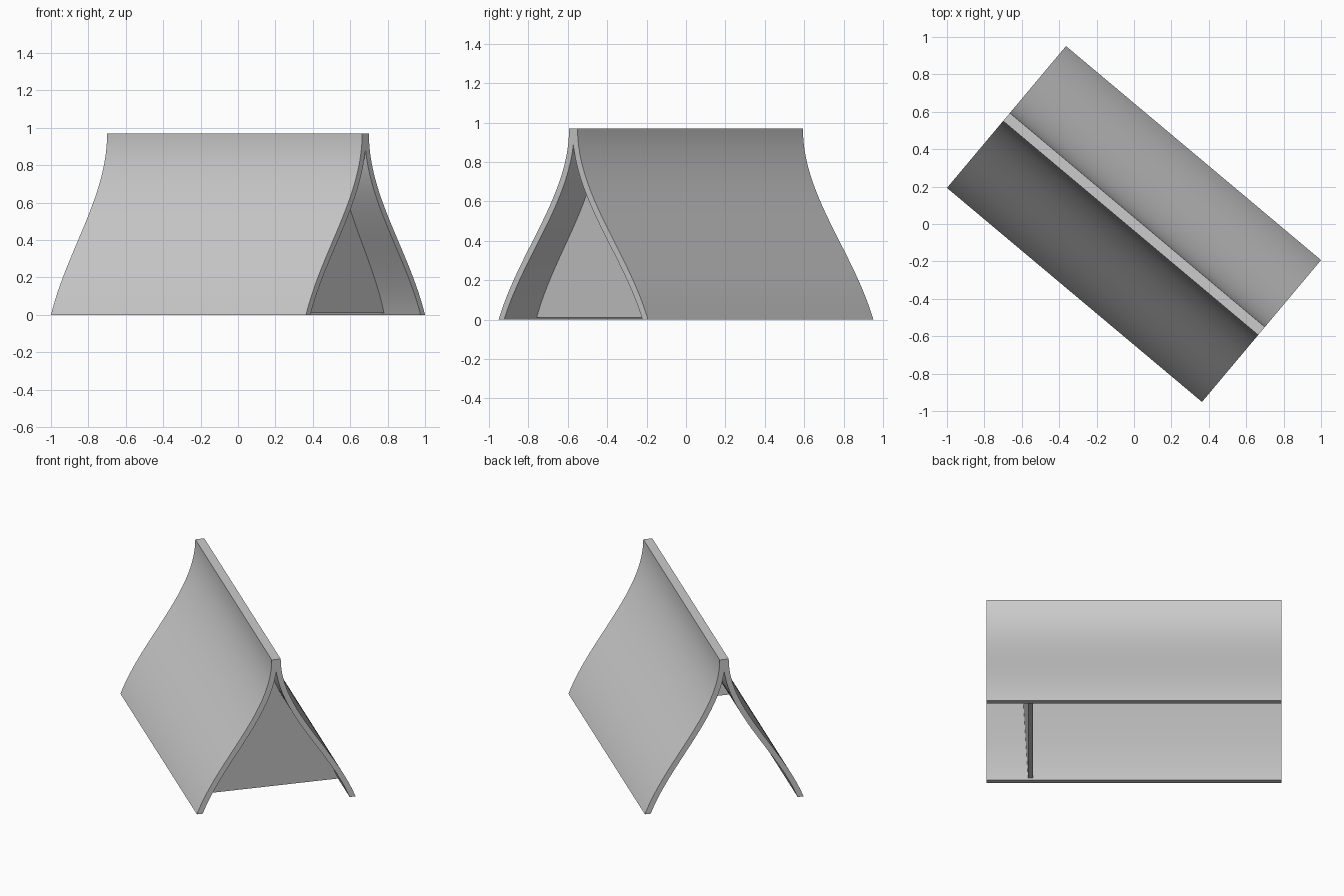
import bpy, bmesh, math
from mathutils import Vector
from mathutils.geometry import interpolate_bezier

HALF_LEN, HALF_WIDTH, HEIGHT = 0.89, 0.495, 0.97
RIDGE, THICK = 0.028, 0.034
TURN = math.radians(-40)

cube = bpy.data.objects.get("Cube")
if cube:
    bpy.data.objects.remove(cube, do_unlink=True)

grey = bpy.data.materials.new("light grey")
grey.use_nodes = True
colour = (0.6, 0.6, 0.6, 1)
grey.diffuse_color = colour
grey.node_tree.nodes["Principled BSDF"].inputs["Base Color"].default_value = colour


def extrude_profile(name, profile, x_back, x_front, lean=0.0):
    """Solid from a closed (y, z) profile; lean shifts x with height."""
    bm = bmesh.new()
    ends = [[bm.verts.new((x + lean * z, y, z)) for y, z in profile]
            for x in (x_back, x_front)]
    n = len(profile)
    for i in range(n):
        j = (i + 1) % n
        bm.faces.new((ends[0][i], ends[0][j], ends[1][j], ends[1][i]))
    for loop in ends:
        bm.faces.new(loop)
    bmesh.ops.recalc_face_normals(bm, faces=bm.faces)
    mesh = bpy.data.meshes.new(name)
    bm.to_mesh(mesh)
    bm.free()
    mesh.materials.append(grey)
    obj = bpy.data.objects.new(name, mesh)
    obj.rotation_euler.z = TURN
    bpy.context.collection.objects.link(obj)
    bpy.ops.object.select_all(action='DESELECT')
    obj.select_set(True)
    bpy.context.view_layer.objects.active = obj
    bpy.ops.object.shade_smooth_by_angle(angle=math.radians(30))
    return obj


def mirrored(side, tip=None):
    """Closed symmetric outline from one side listed top to bottom."""
    left = [(-y, z) for y, z in reversed(side)]
    return left + ([tip] if tip else []) + side


# Flared outer curve of one canopy side, ridge to ground
curve = interpolate_bezier(Vector((RIDGE, HEIGHT)), Vector((RIDGE, 0.63)),
                           Vector((0.36, 0.35)), Vector((HALF_WIDTH, 0)), 33)
outer = [(p.x, p.y) for p in curve]

# Inner curve, moved in by the sheet thickness
inner = []
for i, (y, z) in enumerate(outer):
    a, b = outer[max(i - 1, 0)], outer[min(i + 1, len(outer) - 1)]
    slope = (b[0] - a[0]) / (a[1] - b[1])
    inner.append((y - THICK * math.hypot(1, slope), z))

# Apex where the two inner curves meet
k = next(i for i, p in enumerate(inner) if p[0] > 0)
(y0, z0), (y1, z1) = inner[k - 1], inner[k]
apex = (0, z0 + (z1 - z0) * -y0 / (y1 - y0))
inner = inner[k:]

# Canopy: outer outline, then back along the inner outline
canopy_profile = mirrored(outer) + list(reversed(mirrored(inner, apex)))
extrude_profile("canopy", canopy_profile, -HALF_LEN, HALF_LEN)

# End wall set inside one opening, leaning outward, sunk a little into the sheets
wall_side = [(y + 0.008, max(z, 0.01)) for y, z in inner]
extrude_profile("end_wall", mirrored(wall_side, (0, apex[1] + 0.02)),
                0.607, 0.637, lean=0.073)
